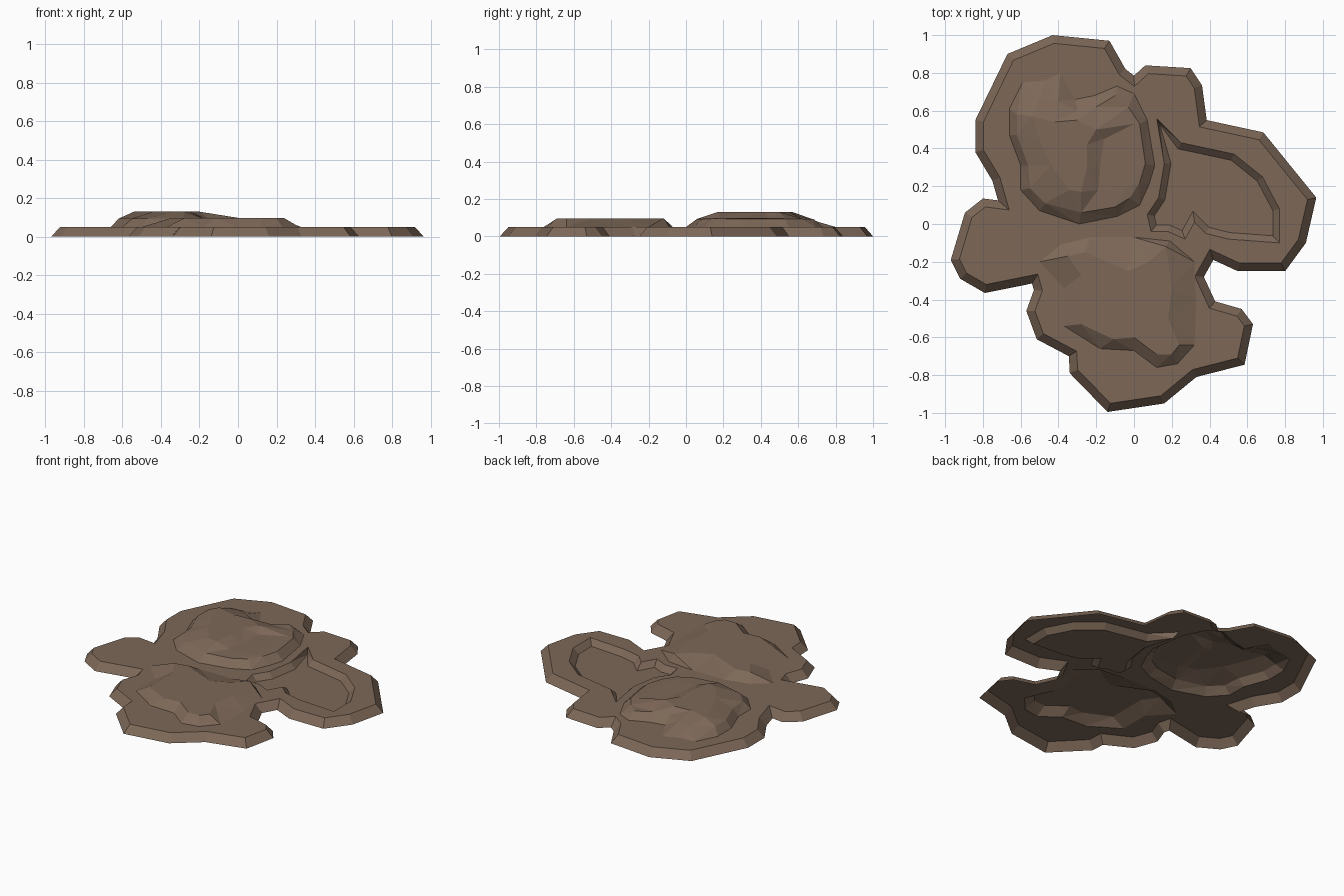
import bpy
from mathutils import Vector
from mathutils.geometry import delaunay_2d_cdt


def inset(loop, d):
    """Mitred inward offset of a clockwise loop."""
    out = []
    for i, p in enumerate(loop):
        a, b, c = Vector(loop[i - 1]), Vector(p), Vector(loop[(i + 1) % len(loop)])
        u, v = (b - a).normalized(), (c - b).normalized()
        n1, n2 = Vector((u.y, -u.x)), Vector((v.y, -v.x))
        m = n1 + n2
        out.append(tuple(b + m * (d / max(0.6, 1 + n1.dot(n2)))))
    return out


# Outer lobed edge, clockwise
rim = [(-.43, 1), (-.13, .97), (-.045, .82), (0, .785), (.06, .84), (.30, .825), (.36, .735),
       (.385, .55), (.685, .485), (.965, .14), (.91, -.10), (.80, -.25), (.55, -.25),
       (.42, -.19), (.37, -.28), (.43, -.41), (.57, -.45), (.63, -.53), (.585, -.745),
       (.33, -.81), (.16, -.95), (-.14, -.995), (-.34, -.79), (-.345, -.70), (-.515, -.61),
       (-.57, -.46), (-.53, -.35), (-.54, -.315), (-.79, -.365), (-.92, -.29), (-.97, -.19),
       (-.895, .06), (-.80, .135), (-.72, .125), (-.75, .23), (-.84, .38), (-.84, .55), (-.67, .90)]

# Upper left mound: foot, shelf and summit
foot_a = [(-.59, .75), (-.47, .76), (-.39, .80), (-.31, .66), (-.21, .68), (-.09, .73), (0, .69),
          (.07, .55), (.11, .31), (.08, .21), (.03, .10), (-.09, .04), (-.29, 0), (-.5, .07),
          (-.6, .18), (-.6, .31), (-.66, .47), (-.66, .61)]
shelf_a = [(-.5, .67), (-.4, .65), (-.3, .6), (-.2, .62), (-.1, .68), (-.03, .62), (.03, .53),
           (.06, .32), (.03, .22), (-.02, .14), (-.1, .09), (-.28, .06), (-.47, .11),
           (-.55, .19), (-.56, .31), (-.62, .47), (-.62, .58)]
top_a = [(-.54, .57), (-.42, .54), (-.3, .55), (-.2, .5), (-.25, .42), (-.25, .3), (-.28, .17),
         (-.34, .18), (-.33, .28), (-.44, .31), (-.5, .45)]
step_a = [(0, .53), (-.16, .45), (-.18, .3), (-.19, .18), (-.04, .19)]

# Lower mound: foot and plateau
foot_b = [(-.5, -.2), (-.39, -.11), (-.23, -.07), (0, -.07), (.19, -.09), (.32, -.2), (.33, -.4),
          (.32, -.64), (.23, -.74), (.12, -.76), (0, -.67), (-.18, -.66), (-.37, -.54),
          (-.37, -.34)]
top_b = [(-.35, -.17), (-.26, -.15), (-.03, -.25), (.08, -.2), (.17, -.12), (.2, -.34),
         (.18, -.5), (.24, -.64), (.2, -.69), (.12, -.69), (0, -.6), (-.11, -.61),
         (-.28, -.53), (-.28, -.27)]

# Right hand hollow: lip, with a floor stepped in from it
lip = [(.12, .56), (.25, .43), (.53, .37), (.68, .25), (.77, .08), (.77, -.10), (.5, -.08),
       (.38, -.05), (.32, .01), (.27, -.08), (.18, -.04), (.09, -.04), (.07, .05),
       (.13, .14), (.16, .32)]

contours = [(rim, 0), (inset(rim, .043), .05), (foot_a, .05), (shelf_a, .094), (top_a, .13),
            (step_a, .098), (foot_b, .05), (top_b, .096), (lip, .05), (inset(lip, .035), .015)]

# Triangulate all contours as one open-bottomed shell
pts, heights, edges = [], [], []
for loop, z in contours:
    s, n = len(pts), len(loop)
    pts += [Vector(p) for p in loop]
    heights += [z] * n
    edges += [(s + i, s + (i + 1) % n) for i in range(n)]
v2, _, faces, origin, _, _ = delaunay_2d_cdt(pts, edges, [], 1, 1e-5)
verts = []
for p, o in zip(v2, origin):
    verts.append((p.x, p.y, heights[o[0]] if o else .05))

mesh = bpy.data.meshes.new("mud_patch")
mesh.from_pydata(verts, [], [tuple(f) for f in faces])
mesh.update()
patch = bpy.data.objects.new("mud_patch", mesh)
bpy.context.collection.objects.link(patch)

# Single mud colour
mud = bpy.data.materials.new("mud brown")
mud.diffuse_color = (.205, .138, .097, 1)
mesh.materials.append(mud)
